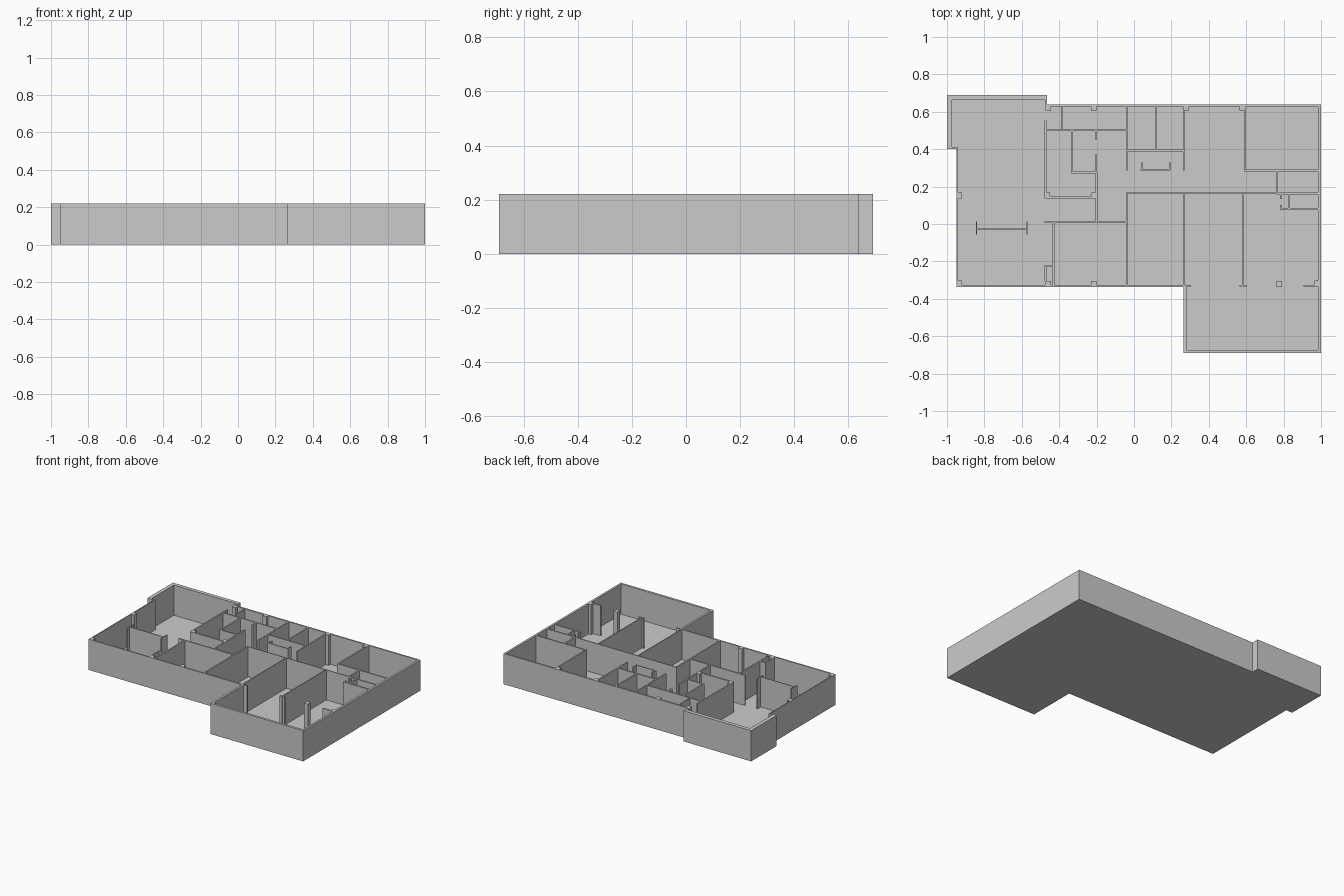
import bpy, bmesh

if "Cube" in bpy.data.objects:
    bpy.data.objects.remove(bpy.data.objects["Cube"])

H = 0.22      # wall height
F = 0.004     # floor thickness
T = 0.010     # partition thickness


def make_object(name, bm):
    bmesh.ops.recalc_face_normals(bm, faces=bm.faces)
    me = bpy.data.meshes.new(name)
    bm.to_mesh(me)
    bm.free()
    ob = bpy.data.objects.new(name, me)
    bpy.context.collection.objects.link(ob)
    return ob


def add_box(bm, x0, x1, y0, y1, z0=0.002, z1=H):
    v = [bm.verts.new((x, y, z)) for z in (z0, z1)
         for x, y in ((x0, y0), (x1, y0), (x1, y1), (x0, y1))]
    for f in ((3, 2, 1, 0), (4, 5, 6, 7), (0, 1, 5, 4),
              (1, 2, 6, 5), (2, 3, 7, 6), (3, 0, 4, 7)):
        bm.faces.new([v[i] for i in f])


def walls(name, across=(), along=(), t=T):
    """across: (y, x0, x1) walls running in x; along: (x, y0, y1) walls running in y."""
    bm = bmesh.new()
    for y, a, b in across:
        add_box(bm, a, b, y - t / 2, y + t / 2)
    for x, a, b in along:
        add_box(bm, x - t / 2, x + t / 2, a, b)
    return make_object(name, bm)


# building outline, outside and inside faces of the shell
outer = [(-1, .69), (-1, .40), (-.95, .40), (-.95, -.337), (.265, -.337),
         (.265, -.69), (1, -.69), (1, .64), (-.465, .64), (-.465, .69)]
inner = [(-.973, .663), (-.973, .413), (-.942, .413), (-.942, -.327), (.28, -.327),
         (.28, -.673), (.985, -.673), (.985, .628), (-.475, .628), (-.475, .663)]

# floor slab
bm = bmesh.new()
base = bm.faces.new([bm.verts.new((x, y, 0)) for x, y in inner])
ext = bmesh.ops.extrude_face_region(bm, geom=[base], use_keep_orig=True)
bmesh.ops.translate(bm, vec=(0, 0, F),
                    verts=[g for g in ext["geom"] if isinstance(g, bmesh.types.BMVert)])
make_object("floor_slab", bm)

# outer wall ring
bm = bmesh.new()
rings = [[bm.verts.new((x, y, z)) for x, y in loop]
         for loop, z in ((outer, 0), (outer, H), (inner, H), (inner, 0))]
n = len(outer)
for k in range(4):
    a, b = rings[k], rings[(k + 1) % 4]
    for i in range(n):
        j = (i + 1) % n
        bm.faces.new((a[i], a[j], b[j], b[i]))
make_object("outer_walls", bm)

# left core rooms and corridor
walls("left_core_walls",
      across=[(.501, -.473, -.039), (.276, -.335, -.2), (.011, -.478, -.039)],
      along=[(-.473, .14, .554), (-.331, .276, .5), (-.204, .452, .5),
             (-.204, .276, .372), (-.2, .011, .276)])
walls("left_core_thick_wall", across=[(.143, -.478, -.2)], t=.013)
walls("thin_closet_wall", along=[(-.385, .5, .63)], t=.005)

# front left rooms with small shaft
walls("front_left_walls", across=[(-.223, -.478, -.43)],
      along=[(-.43, -.33, .011), (-.473, -.305, -.222), (-.039, -.33, .166)])

# rear middle rooms
walls("rear_middle_walls", across=[(.393, -.039, .266)],
      along=[(-.039, .286, .63), (.116, .393, .63), (.266, .286, .63)])

# U-shaped booth
walls("booth_walls", across=[(.289, .036, .196)],
      along=[(.041, .289, .329), (.191, .289, .329)], t=.008)

# right-hand rooms
walls("right_room_walls", across=[(.286, .59, .99), (.08, .78, .99), (.163, .764, .99)],
      along=[(.593, .286, .63), (.764, .166, .286), (.828, .08, .163),
             (.785, .135, .17), (.785, .075, .102)])
walls("hall_wall", across=[(.166, -.044, .77)], t=.006)
walls("front_room_dividers", along=[(.266, -.337, .166), (.582, -.337, .166)], t=.008)

# free-standing screen with short end returns
walls("screen_wall", across=[(-.027, -.842, -.572)],
      along=[(-.842, -.056, .013), (-.572, -.056, .013)], t=.006)

# wall stubs between the main block and the front extension
walls("extension_stubs", across=[(-.33, .266, .305), (-.33, .563, .605), (-.33, .905, .99)])

# columns and pilasters, by centre and size
bm = bmesh.new()
for x, y, w, d in [(.774, -.32, .032, .032), (.975, -.318, .022, .034),
                   (-.932, .153, .024, .032), (-.932, -.316, .024, .026),
                   (-.459, .62, .03, .026), (-.215, .62, .03, .026),
                   (.28, .62, .028, .026), (.578, .62, .028, .026),
                   (-.215, -.317, .03, .026), (-.459, -.317, .032, .026),
                   (-.46, .158, .022, .022), (-.215, .158, .022, .022)]:
    add_box(bm, x - w / 2, x + w / 2, y - d / 2, y + d / 2)
make_object("columns", bm)
